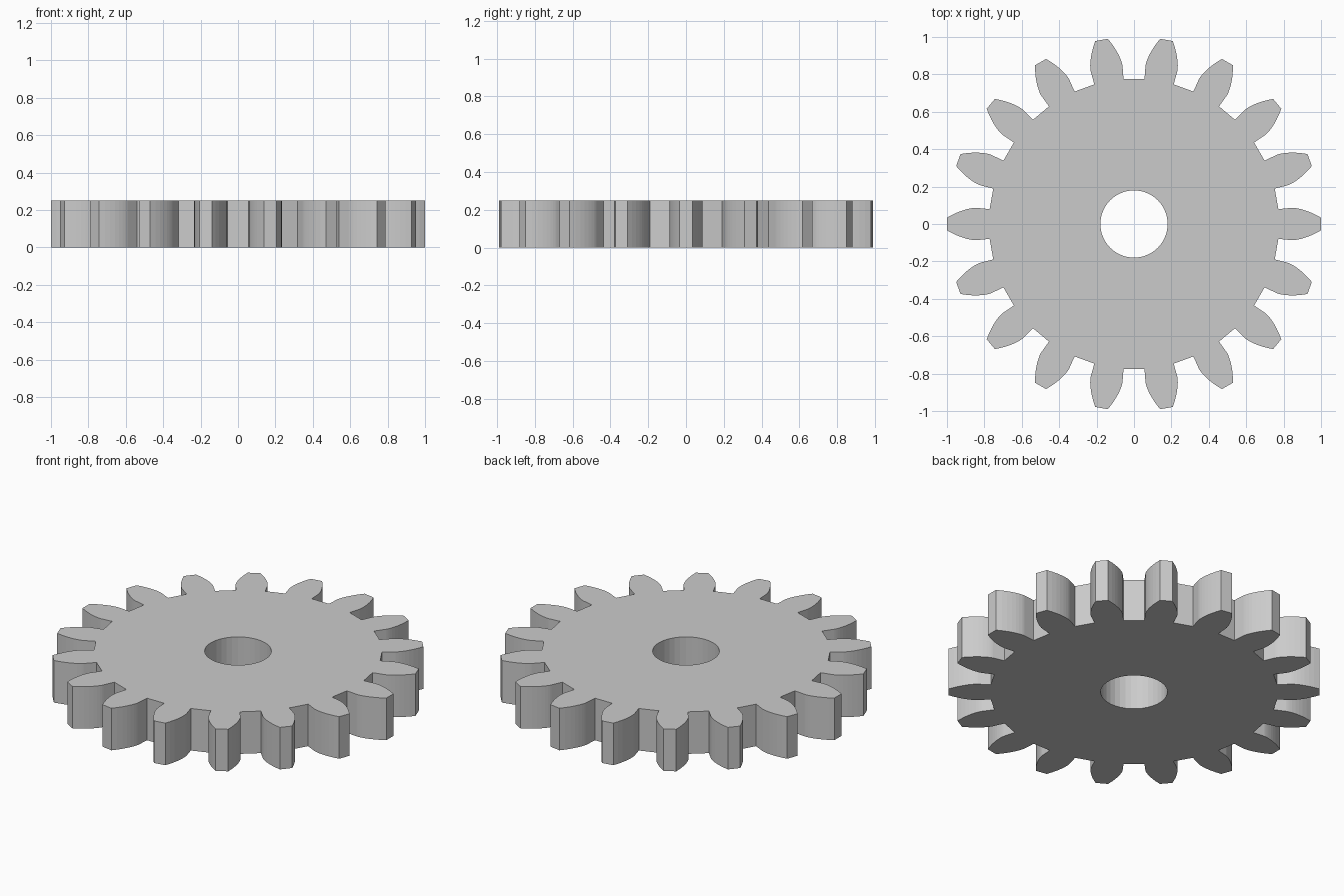
import bpy, bmesh
from math import pi, cos, sin, tan, acos, radians

if "Cube" in bpy.data.objects:
    bpy.data.objects.remove(bpy.data.objects["Cube"])

TEETH, HEIGHT, BORE = 18, 0.25, 0.18
TIP, PITCH, ROOT = 1.0, 0.9, 0.776
BASE = PITCH * cos(radians(20))      # involute base circle
STEPS = 8


def inv(r):
    a = acos(min(1.0, BASE / r))
    return tan(a) - a


def half_angle(r):
    # half of the tooth's angular width at radius r
    return pi / (2 * TEETH) + inv(PITCH) - inv(max(r, BASE))


bm = bmesh.new()


def vert(r, a):
    return bm.verts.new((r * cos(a), r * sin(a), 0))


# Tooth outlines and matching bore points
radii = [ROOT] + [BASE + (TIP - BASE) * (i / STEPS) ** 1.5 for i in range(STEPS + 1)]
teeth, bore = [], []
for k in range(TEETH):
    c = 2 * pi * k / TEETH
    right = [vert(r, c - half_angle(r)) for r in radii]
    left = [vert(r, c + half_angle(r)) for r in radii]
    teeth.append((right, left))
    h = pi / (2 * TEETH)
    bore.append((vert(BORE, c - h), vert(BORE, c + h)))

# Flat face: tooth polygons plus a ring of quads out to the root circle
for k in range(TEETH):
    (right, left), (b0, b1) = teeth[k], bore[k]
    n = (k + 1) % TEETH
    bm.faces.new(right + left[::-1])
    bm.faces.new((b0, right[0], left[0], b1))
    bm.faces.new((b1, left[0], teeth[n][0][0], bore[n][0]))

# Thickness
ext = bmesh.ops.extrude_face_region(bm, geom=bm.faces[:], use_keep_orig=True)
top = [g for g in ext["geom"] if isinstance(g, bmesh.types.BMVert)]
bmesh.ops.translate(bm, verts=top, vec=(0, 0, HEIGHT))
bmesh.ops.recalc_face_normals(bm, faces=bm.faces[:])

mesh = bpy.data.meshes.new("spur_gear")
bm.to_mesh(mesh)
bm.free()
gear = bpy.data.objects.new("spur_gear", mesh)
bpy.context.collection.objects.link(gear)
